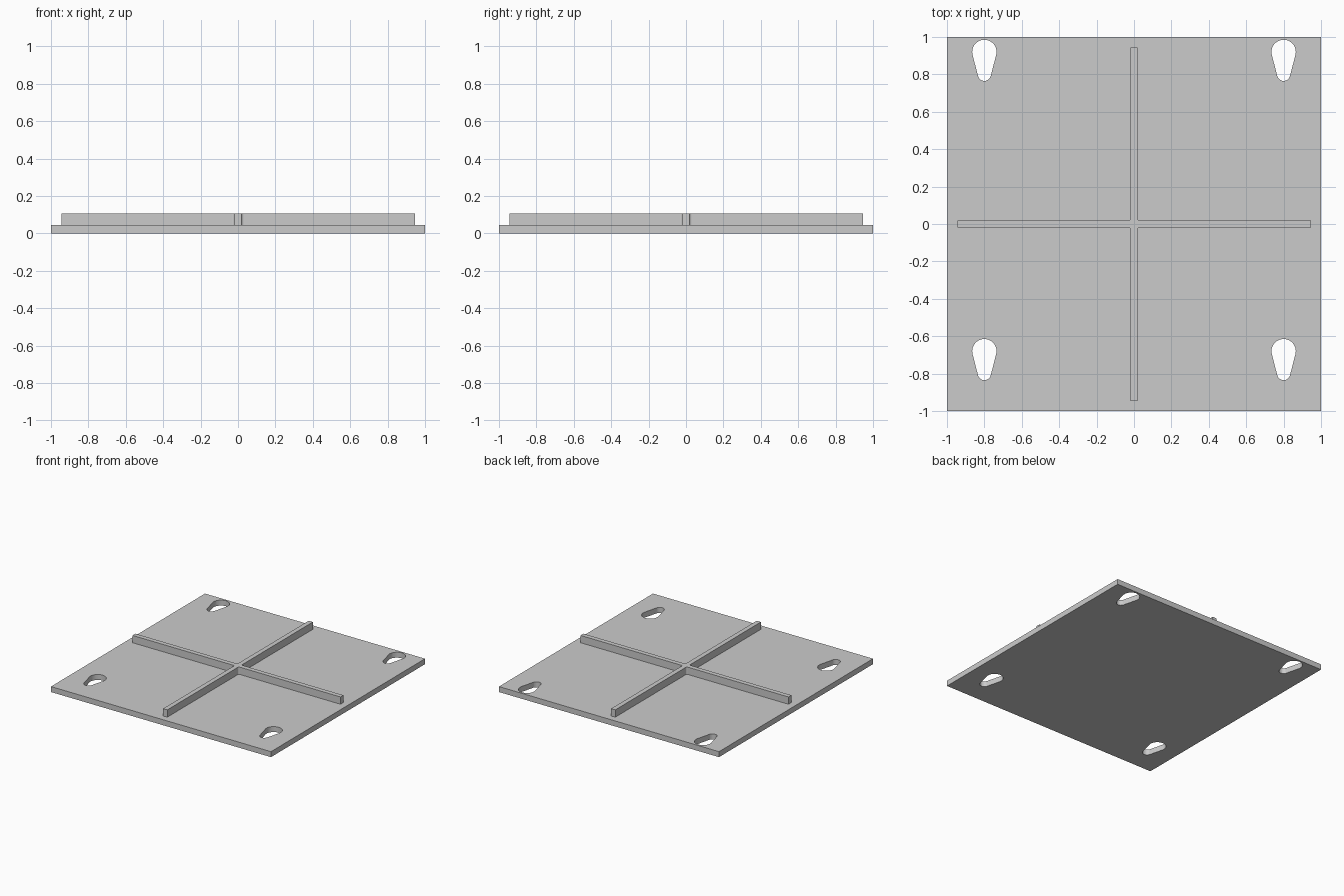
import bpy, bmesh, math

if "Cube" in bpy.data.objects:
    bpy.data.objects.remove(bpy.data.objects["Cube"])

PLATE_H, TOP_H = 0.045, 0.105
grey = bpy.data.materials.new("plain grey")
grey.diffuse_color = (0.6, 0.6, 0.6, 1)
grey.use_nodes = True
grey.node_tree.nodes["Principled BSDF"].inputs["Base Color"].default_value = grey.diffuse_color


def prism(name, outline, z0, z1):
    """Extrude a counter-clockwise outline between two heights."""
    bm = bmesh.new()
    base = bm.faces.new([bm.verts.new((x, y, z0)) for x, y in outline])
    ext = bmesh.ops.extrude_face_region(bm, geom=[base], use_keep_orig=True)
    verts = [v for v in ext["geom"] if isinstance(v, bmesh.types.BMVert)]
    bmesh.ops.translate(bm, verts=verts, vec=(0, 0, z1 - z0))
    bmesh.ops.recalc_face_normals(bm, faces=bm.faces)
    mesh = bpy.data.meshes.new(name)
    bm.to_mesh(mesh)
    bm.free()
    mesh.materials.append(grey)
    obj = bpy.data.objects.new(name, mesh)
    bpy.context.collection.objects.link(obj)
    return obj


def arc(cx, cy, r, a0, a1, n):
    return [(cx + r * math.cos(a0 + (a1 - a0) * i / n),
             cy + r * math.sin(a0 + (a1 - a0) * i / n)) for i in range(n + 1)]


def keyhole(cx, cy, r_big=0.065, r_small=0.035, drop=0.12):
    """Teardrop outline: wide arc above, narrow arc below, tangent sides."""
    a = math.asin((r_big - r_small) / drop)
    return (arc(cx, cy, r_big, -a, math.pi + a, 28)
            + arc(cx, cy - drop, r_small, math.pi + a, 2 * math.pi - a, 16))


# Square base plate with four teardrop mounting holes
plate = prism("base_plate", [(-1, -1), (1, -1), (1, 1), (-1, 1)], 0, PLATE_H)
for x in (-0.8, 0.8):
    for y in (-0.68, 0.92):
        cutter = prism("hole_cutter", keyhole(x, y), -0.1, PLATE_H + 0.1)
        cutter.hide_render = True
        mod = plate.modifiers.new("mounting_hole", "BOOLEAN")
        mod.operation, mod.solver, mod.object = "DIFFERENCE", "EXACT", cutter
        bpy.context.view_layer.objects.active = plate
        bpy.ops.object.modifier_apply(modifier=mod.name)
        bpy.data.objects.remove(cutter)

# Raised cross rib with small fillets where the arms meet
HALF, REACH, FILLET = 0.019, 0.945, 0.012
arm = [(REACH, -HALF), (REACH, HALF)]
c = HALF + FILLET
arm += arc(c, c, FILLET, 1.5 * math.pi, math.pi, 4)
outline = []
for k in range(4):
    co, si = round(math.cos(k * math.pi / 2)), round(math.sin(k * math.pi / 2))
    outline += [(x * co - y * si, x * si + y * co) for x, y in arm]
prism("cross_rib", outline, PLATE_H, TOP_H)
